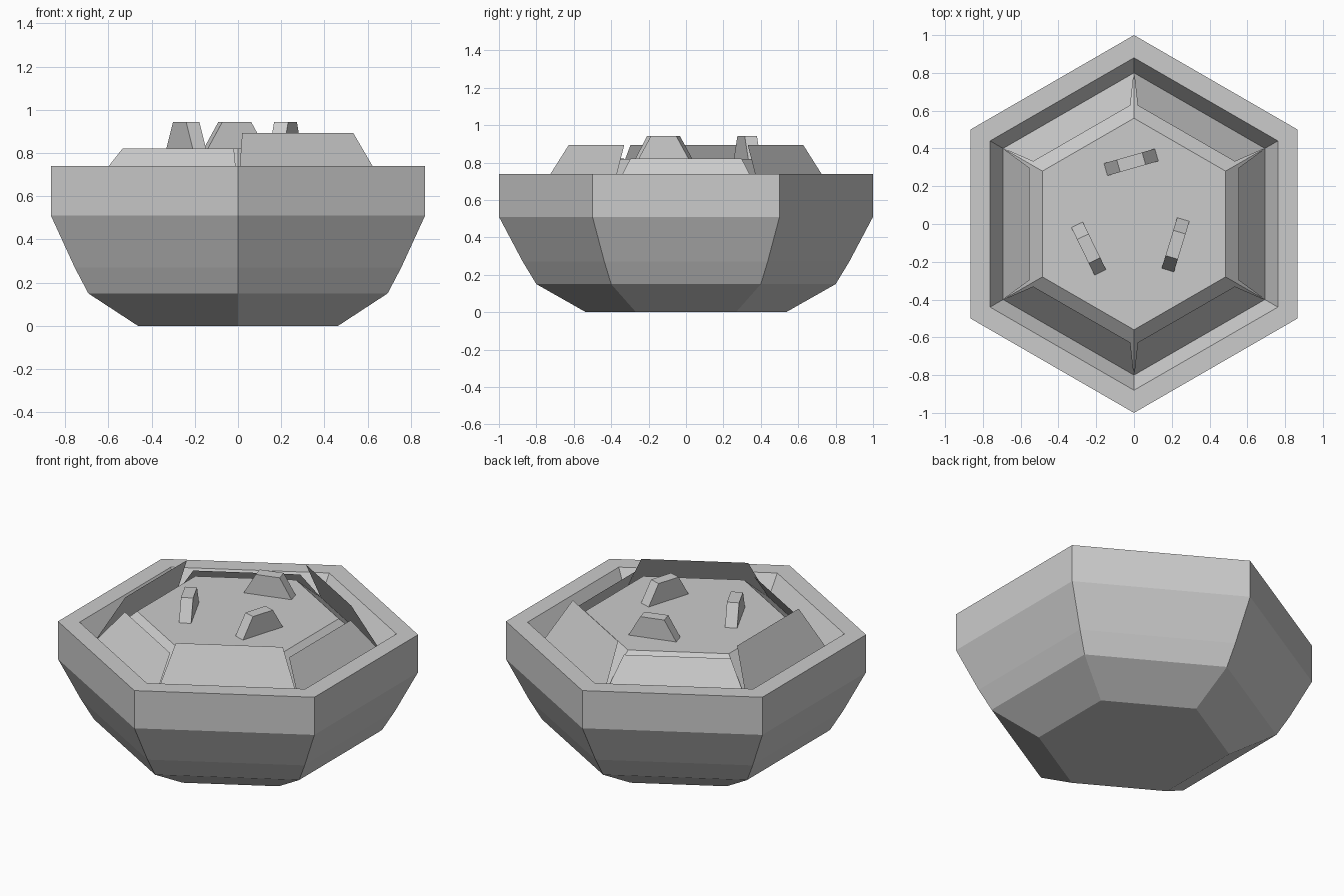
import bpy, bmesh
from math import sin, cos, radians
from mathutils import Matrix, Vector

if "Cube" in bpy.data.objects:
    bpy.data.objects.remove(bpy.data.objects["Cube"])


def make_object(name, bm):
    mesh = bpy.data.meshes.new(name)
    bm.to_mesh(mesh)
    bm.free()
    ob = bpy.data.objects.new(name, mesh)
    bpy.context.collection.objects.link(ob)
    return ob


def hex_loft(name, profile, cap_start=False, cap_end=False):
    """Loft hexagonal rings through (corner radius, height) pairs."""
    bm = bmesh.new()
    rings = [[bm.verts.new((r * cos(radians(30 + 60 * i)), r * sin(radians(30 + 60 * i)), z))
              for i in range(6)] for r, z in profile]
    for a, b in zip(rings, rings[1:]):
        for i in range(6):
            j = (i + 1) % 6
            bm.faces.new((a[i], a[j], b[j], b[i]))
    if cap_start:
        bm.faces.new(rings[0][::-1])
    if cap_end:
        bm.faces.new(rings[-1])
    return make_object(name, bm)


def panel(name, angle, top_z):
    """Thin flap leaning inward from the foot of the inner wall."""
    bm = bmesh.new()
    pts = [(0.693, -0.4, 0.62), (0.693, 0.4, 0.62), (0.553, 0.297, top_z), (0.553, -0.297, top_z)]
    rot = Matrix.Rotation(radians(angle), 4, 'Z')
    bm.faces.new([bm.verts.new(rot @ Vector(p)) for p in pts])
    return make_object(name, bm)


def fin(name, x, y, angle):
    """Trapezoid block standing on the deck."""
    bm = bmesh.new()
    bmesh.ops.create_cube(bm, size=1)
    for v in bm.verts:
        top = v.co.z > 0
        v.co = Vector((v.co.x * (0.14 if top else 0.28), v.co.y * 0.068, 0.943 if top else 0.82))
    bm.transform(Matrix.Translation((x, y, 0)) @ Matrix.Rotation(radians(angle), 4, 'Z'))
    return make_object(name, bm)


# Hexagonal bowl with flat rim and sloped inner wall
hex_loft("bowl", [(0.535, 0), (0.80, 0.15), (0.873, 0.27), (1.0, 0.51), (1.0, 0.74),
                  (0.88, 0.74), (0.80, 0.62)], cap_start=True)

# Raised central deck
hex_loft("deck", [(0.80, 0.62), (0.56, 0.82)], cap_end=True)

# Alternating low and tall flaps
for i in range(6):
    tall = i % 2 == 1
    panel(f"{'tall' if tall else 'low'}_panel_{i}", 60 * i, 0.893 if tall else 0.822)

# Three fins on the deck
for i, (x, y, a) in enumerate([(-0.015, 0.327, 16), (-0.24, -0.13, 116), (0.22, -0.11, 73)]):
    fin(f"fin_{i}", x, y, a)
